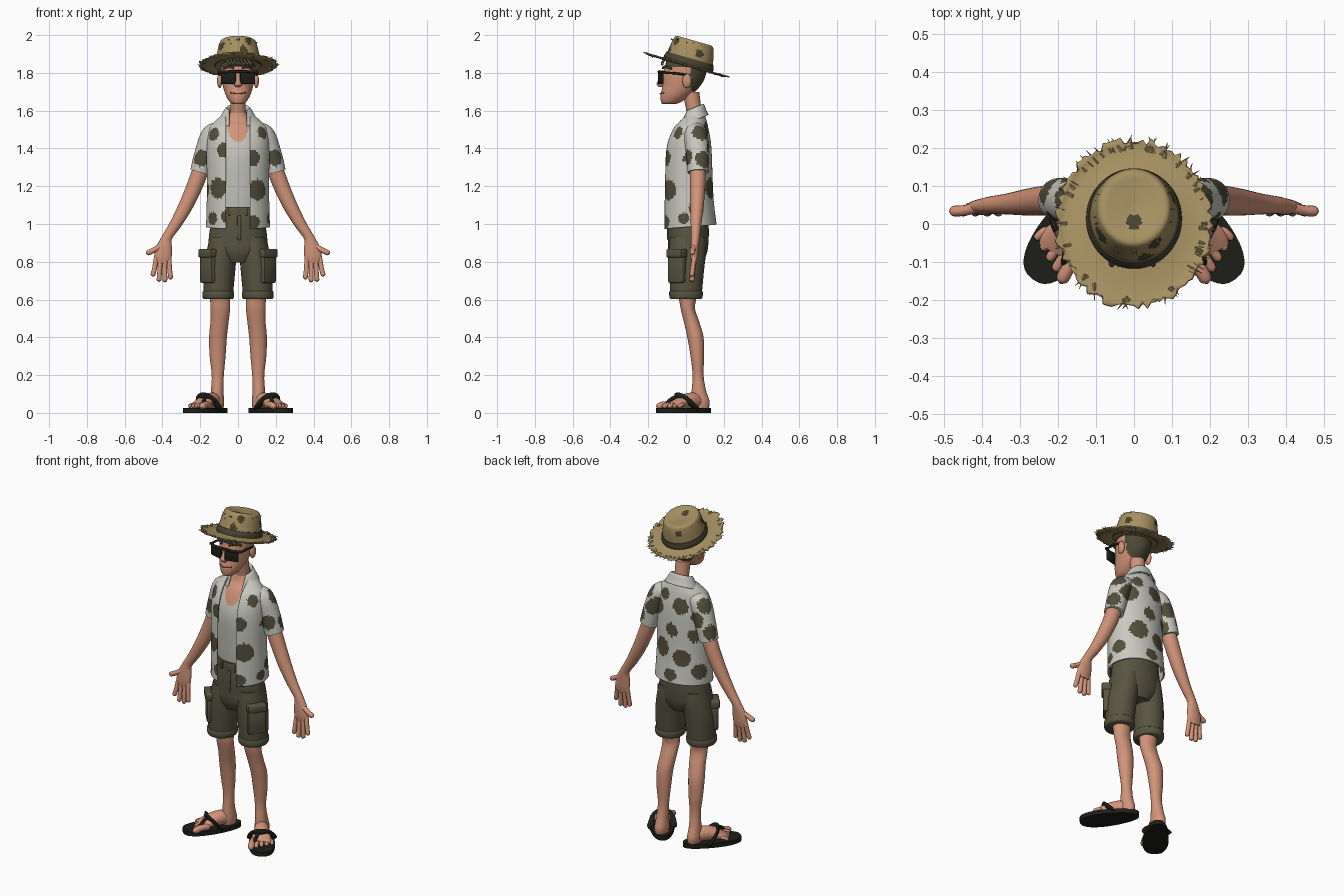
import bpy, bmesh, random
from math import sin, cos, pi, radians, asin
from mathutils import Vector, Matrix

random.seed(4)
if "Cube" in bpy.data.objects:
    bpy.data.objects.remove(bpy.data.objects["Cube"])

X, Y, Z = Vector((1, 0, 0)), Vector((0, 1, 0)), Vector((0, 0, 1))


def material(name, *srgb):
    m = bpy.data.materials.new(name)
    color = [(c / 255) ** 2.2 for c in srgb] + [1]
    m.use_nodes = True
    node = m.node_tree.nodes["Principled BSDF"]
    node.inputs["Base Color"].default_value = color
    node.inputs["Roughness"].default_value = 0.8
    m.diffuse_color = color
    return m


skin = material("skin", 208, 146, 120)
lips = material("mouth_line", 140, 85, 70)
cloth = material("shirt_cloth", 200, 200, 191)
spot = material("shirt_spot", 84, 80, 62)
vest = material("vest_cloth", 196, 196, 188)
khaki = material("shorts_cloth", 88, 85, 67)
straw = material("straw", 163, 142, 97)
band = material("hat_band", 74, 68, 51)
hair = material("hair", 78, 74, 56)
black = material("black_rubber", 35, 35, 31)


def finish(name, bm, mats, mirror=False, solid=0, rule=None):
    """Turn a bmesh into a smooth shaded object; rule picks the second material."""
    bmesh.ops.recalc_face_normals(bm, faces=bm.faces)
    if rule:
        for f in bm.faces:
            f.material_index = int(rule(f.calc_center_median()))
    me = bpy.data.meshes.new(name)
    bm.to_mesh(me)
    bm.free()
    for m in mats:
        me.materials.append(m)
    me.shade_smooth()
    me.set_sharp_from_angle(angle=radians(45))
    ob = bpy.data.objects.new(name, me)
    bpy.context.scene.collection.objects.link(ob)
    if solid:
        mod = ob.modifiers.new("thickness", "SOLIDIFY")
        mod.thickness, mod.offset = solid, 0
    if mirror:
        ob.modifiers.new("mirror", "MIRROR")
    return ob


def spline(pts, steps):
    """Catmull-Rom interpolation of equal-length tuples."""
    out = []
    for i in range(len(pts) - 1):
        quad = pts[max(i - 1, 0)], pts[i], pts[i + 1], pts[min(i + 2, len(pts) - 1)]
        for k in range(steps):
            t = k / steps
            out.append([b + t / 2 * (c - a + t * (2*a - 5*b + 4*c - d + t * (3*(b - c) + d - a)))
                        for a, b, c, d in zip(*quad)])
    return out + [list(pts[-1])]


def loft(name, rings, mats, n=24, steps=4, ref=None, gap=0, tilt=0, caps=True, fray=0, **kw):
    """Skin (x, y, z, rx, ry) rings; flat rings, or across the path when ref is given."""
    bm = bmesh.new()
    rings = spline(rings, steps)
    mid = [Vector(r[:3]) for r in rings]
    rows = []
    for i, (x, y, z, rx, ry) in enumerate(rings):
        u, v = X, Y
        if ref:
            t = (mid[min(i + 1, len(mid) - 1)] - mid[max(i - 1, 0)]).normalized()
            u = ref.cross(t).normalized()
            v = t.cross(u)
        g = asin(min(0.95, gap / rx)) if gap else 0
        row = []
        for k in range(n + (gap > 0)):
            a = -pi / 2 + g + (2 * pi - 2 * g) * k / n
            j = 1 + (random.uniform(-fray, fray) if i == len(rings) - 1 else 0)
            p = mid[i] + u * cos(a) * max(rx, 0.001) * j + v * sin(a) * max(ry, 0.001) * j
            p.z += tilt * (p.y - y)
            row.append(bm.verts.new(p))
        rows.append(row)
    for a, b in zip(rows, rows[1:]):
        for k in range(n):
            m = (k + 1) % len(a)
            bm.faces.new((a[k], a[m], b[m], b[k]))
    if caps and not gap:
        bm.faces.new(rows[0])
        bm.faces.new(rows[-1])
    return finish(name, bm, mats, **kw)


def rod(name, pts, r, mat, ref=Y, flat=1, **kw):
    """Round-ended tube through points."""
    p = [Vector(q) for q in pts]
    first, last = (p[0] - p[1]).normalized() * r, (p[-1] - p[-2]).normalized() * r
    rings = [(*(p[0] + first * 0.5), r * 0.5, r * 0.5 * flat)]
    rings += [(*q, r, r * flat) for q in p]
    rings += [(*(p[-1] + last * 0.6), r * 0.7, r * 0.7 * flat), (*(p[-1] + last), r * 0.1, r * 0.1 * flat)]
    return loft(name, rings, [mat], n=12, steps=3, ref=ref, **kw)


def ball(name, at, size, mat, **kw):
    bm = bmesh.new()
    bmesh.ops.create_uvsphere(bm, u_segments=20, v_segments=12, radius=1,
                              matrix=Matrix.LocRotScale(Vector(at), None, Vector(size)))
    return finish(name, bm, [mat], **kw)


def box(name, at, size, mat, turn=0, bevel=0.006, **kw):
    bm = bmesh.new()
    bmesh.ops.create_cube(bm, size=1, matrix=Matrix.LocRotScale(
        Vector(at), Matrix.Rotation(radians(turn), 3, "Z"), Vector(size)))
    bmesh.ops.bevel(bm, geom=bm.edges[:], offset=bevel, segments=2, affect="EDGES", profile=0.5)
    return finish(name, bm, [mat], **kw)


# Head, with hair covering the back of the skull
loft("head", [(0, -.092, 1.634, .022, .03), (0, -.08, 1.645, .042, .052), (0, -.055, 1.68, .064, .08),
              (0, -.025, 1.73, .08, .1), (0, -.01, 1.78, .088, .112), (0, 0, 1.84, .09, .11),
              (0, 0, 1.88, .08, .1)], [skin, hair], n=48, steps=6,
     rule=lambda c: c.y > .025 and c.z > 1.7 or c.z > 1.835)
loft("neck", [(0, .05, 1.5, .05, .045), (0, .045, 1.58, .041, .04), (0, .025, 1.7, .042, .045)], [skin])
loft("nose", [(0, -.118, 1.8, .01, .012), (0, -.13, 1.765, .014, .016), (0, -.138, 1.74, .021, .018),
              (0, -.13, 1.724, .012, .01)], [skin])
ball("ears", (.097, .005, 1.758), (.014, .024, .038), skin, mirror=True)
rod("mouth", [(-.038, -.118, 1.695), (0, -.137, 1.69), (.038, -.118, 1.695)], .003, lips, ref=Z)
rod("brows", [(.025, -.122, 1.826), (.05, -.11, 1.833), (.075, -.08, 1.824)], .006, hair, ref=Z, mirror=True)
for i in range(7):
    x = -.06 + i * .018
    rod("hair_tuft", [(x, -.1, 1.885), (x + .008, -.122, 1.86), (x + .022, -.126, 1.845)], .007, hair)

# Sunglasses
box("sunglass_lenses", (.051, -.134, 1.772), (.082, .014, .062), black, turn=14, mirror=True)
rod("sunglass_bar", [(-.1, -.118, 1.804), (-.05, -.14, 1.806), (.05, -.14, 1.806), (.1, -.118, 1.804)], .008, black, ref=Z)
rod("sunglass_arms", [(.1, -.118, 1.802), (.1, -.05, 1.797), (.097, .01, 1.788)], .006, black, ref=Z, mirror=True)

# Straw hat, built level and then tipped back
def tip(ob):
    ob.location, ob.rotation_euler = (0, 0, 1.838), (radians(-16), 0, 0)


def patch(c):
    return any((c - Vector(p)).length < .022 for p in
               ((.06, -.09, .11), (-.09, -.06, .09), (.03, -.11, .06), (-.04, .1, .1), (.1, .05, .08), (0, -.03, .135)))


tip(loft("hat_brim", [(0, .005, .012, .11, .115), (0, .003, .002, .15, .165), (0, 0, 0, .185, .205),
                      (0, 0, .006, .2, .226)], [straw], n=110, steps=3, caps=False, fray=.06, solid=.006))
tip(loft("hat_crown", [(0, .01, 0, .12, .13), (0, .01, .05, .115, .124), (0, .008, .11, .102, .113),
                       (0, .006, .138, .088, .098), (0, .006, .134, .05, .06), (0, .006, .126, .01, .012)],
         [straw, band], n=64, steps=5, rule=patch))
tip(loft("hat_band", [(0, .01, .002, .125, .135), (0, .01, .022, .126, .136), (0, .01, .044, .119, .129)], [band], n=48))
bm = bmesh.new()
for i in range(80):
    a, on_brim = random.uniform(0, 2 * pi), i < 55
    rx, ry, z = (.196, .222, .004) if on_brim else (.094, .104, random.uniform(.09, .13))
    way = Vector((cos(a + random.uniform(-.7, .7)), sin(a), random.uniform(-.1, .4)))
    m = Matrix.Translation((rx * cos(a), ry * sin(a), z)) @ way.to_track_quat("Z", "Y").to_matrix().to_4x4()
    bmesh.ops.create_cone(bm, segments=4, radius1=.005, radius2=.0005, matrix=m,
                          depth=random.uniform(.03, .05) if on_brim else .03)
tip(finish("loose_straws", bm, [straw]))

# Chest and vest with a scooped neckline
loft("vest_and_chest", [(0, .015, 1.04, .125, .09), (0, .012, 1.2, .138, .1), (0, .01, 1.38, .14, .102),
                        (0, .025, 1.5, .12, .075), (0, .04, 1.55, .07, .05), (0, .045, 1.59, .042, .04)],
     [vest, skin], n=72, steps=10, rule=lambda c: c.z > 1.43 + 22 * c.x ** 2)

# Open shirt with blotches given as (angle, height in cm, radius in cm)
blots = [(-62, 135, 4.5), (-50, 118, 5.5), (-60, 101, 3.5), (-30, 149, 4), (-10, 103, 3), (20, 108, 4),
         (45, 142, 5), (65, 151, 4), (108, 146, 5), (90, 131, 4), (65, 119, 5.5), (112, 115, 5),
         (140, 129, 4), (90, 104, 4), (150, 107, 4.5), (185, 118, 4), (-118, 139, 4), (-130, 119, 5.5),
         (-145, 103, 3.5), (-112, 104, 3), (-148, 148, 4)]
spots = [(Vector((.162 * cos(radians(a)), .01 + .127 * sin(radians(a)), h / 100)), r / 100) for a, h, r in blots]
for sx in (1, -1):
    spots += [(Vector((sx * x, y, z)), .045) for x, y, z in
              ((.2, .0, 1.35), (.235, .095, 1.34), (.18, .075, 1.48), (.15, .11, 1.4))]


def blotch(c):
    return any((c - p).length < r * random.uniform(.92, 1.08) for p, r in spots)


loft("shirt", [(0, .018, .985, .165, .14), (0, .012, 1.1, .162, .132), (0, .01, 1.2, .16, .128),
               (0, .01, 1.4, .162, .12), (0, .018, 1.5, .15, .096), (0, .03, 1.545, .115, .074),
               (0, .04, 1.58, .07, .052)], [cloth, spot], n=130, steps=14, gap=.064, tilt=.08, solid=.008, rule=blotch)
loft("collar", [(0, .038, 1.545, .1, .078), (0, .04, 1.575, .084, .064), (0, .042, 1.612, .06, .05),
                (0, .042, 1.59, .054, .045)], [cloth], n=48, gap=.046, tilt=.4, solid=.008)
for side, sx in (("left", 1), ("right", -1)):
    loft(side + "_sleeve", [(sx * .09, .045, 1.5, .04, .05), (sx * .135, .05, 1.47, .058, .062),
                            (sx * .17, .06, 1.38, .058, .06), (sx * .2, .065, 1.275, .054, .056)],
         [cloth, spot], n=48, steps=10, ref=Y, rule=blotch)

# Arms, hands and fingers
loft("arms", [(.165, .06, 1.38, .04, .04), (.2, .062, 1.28, .043, .042), (.23, .062, 1.2, .042, .04),
              (.275, .058, 1.1, .038, .036), (.33, .053, 1.0, .031, .028), (.375, .05, .93, .027, .023),
              (.39, .046, .875, .042, .022), (.398, .044, .825, .046, .02), (.4, .043, .79, .036, .014)],
     [skin], ref=Y, mirror=True)
for base, tip_x, tip_z in ((.366, .357, .718), (.388, .387, .703), (.411, .418, .706), (.433, .45, .733)):
    rod("finger", [(base, .044, .82), ((base + tip_x) / 2, .036, (.8 + tip_z) / 2), (tip_x, .032, tip_z)],
        .0125, skin, mirror=True)
rod("thumb", [(.405, .046, .885), (.445, .036, .862), (.474, .034, .848)], .014, skin, ref=Y, mirror=True)

# Shorts with waistband, cuffs and side pockets
loft("shorts_seat", [(0, .015, 1.085, .134, .102), (0, .012, 1.0, .145, .108), (0, .012, .92, .155, .108),
                     (0, .01, .85, .15, .102), (0, .01, .795, .08, .08)], [khaki], n=40)
loft("shorts_legs", [(.08, .01, .93, .07, .095), (.087, .008, .85, .08, .098), (.099, .003, .75, .084, .092),
                     (.105, 0, .61, .077, .082)], [khaki], n=32, mirror=True)
loft("shorts_cuffs", [(.105, 0, .645, .08, .085), (.105, 0, .638, .084, .089), (.105, 0, .612, .083, .088),
                      (.105, 0, .604, .078, .083)], [khaki], n=32, steps=2, mirror=True)
loft("waistband", [(0, .015, 1.05, .142, .109), (0, .015, 1.07, .142, .109), (0, .015, 1.09, .138, .106)], [khaki], n=40)
box("belt_loops", (.045, -.09, 1.068), (.012, .012, .045), khaki, bevel=.003, mirror=True)
box("shorts_fly", (.006, -.094, .98), (.02, .012, .13), khaki, bevel=.004)
box("cargo_pockets", (.155, -.046, .765), (.045, .1, .155), khaki, turn=-40, bevel=.01, mirror=True)
box("pocket_flaps", (.158, -.049, .845), (.054, .108, .045), khaki, turn=-40, bevel=.008, mirror=True)

# Bare legs
loft("legs", [(.1, .0, .68, .06, .06), (.095, .008, .6, .053, .045), (.094, .01, .55, .052, .038),
              (.098, .03, .48, .048, .041), (.106, .05, .4, .047, .043), (.108, .06, .3, .042, .036),
              (.107, .064, .2, .032, .029), (.11, .068, .12, .033, .038), (.11, .075, .06, .037, .05),
              (.11, .075, .026, .034, .046)], [skin], mirror=True)

# Feet and sandals, laid out along a turned-out axis
ahead, out = Vector((sin(radians(36)), -cos(radians(36)), 0)), Vector((cos(radians(36)), sin(radians(36)), 0))


def foot(d, s, z):
    return Vector((.168, -.01, z)) + ahead * d + out * s


loft("feet", [(*foot(-.11, 0, .055), .03, .03), (*foot(-.06, 0, .065), .04, .042), (*foot(0, -.002, .06), .046, .038),
              (*foot(.045, -.004, .047), .057, .025), (*foot(.075, -.008, .04), .05, .014)],
     [skin], ref=Z, mirror=True)
for i in range(5):
    s = -.057 + .027 * i
    rod("toe", [foot(.04, s * .85, .042), foot(.085 - .009 * i, s, .044), foot(.118 - .012 * i, s * 1.08, .036)],
        .0175 if i == 0 else .0135 - .0007 * i, skin, ref=Z, mirror=True)
bm = bmesh.new()
outline = []
for k in range(40):
    c, s = cos(2 * pi * k / 40), sin(2 * pi * k / 40)
    outline.append(bm.verts.new(foot(.168 * c, (.07 + .013 * c) * (abs(s) ** .8 if s > 0 else -abs(s) ** .8), 0)))
sole = bmesh.ops.extrude_face_region(bm, geom=[bm.faces.new(outline)])
bmesh.ops.translate(bm, vec=(0, 0, .026), verts=[v for v in sole["geom"] if isinstance(v, bmesh.types.BMVert)])
finish("sandal_soles", bm, [black], mirror=True)
rod("sandal_straps", [foot(-.03, -.064, .025), foot(.012, -.05, .07), foot(.038, -.012, .09),
                      foot(.018, .038, .075), foot(-.03, .066, .025)], .019, black, ref=ahead, flat=.45, mirror=True)
rod("sandal_toe_posts", [foot(.03, -.014, .09), foot(.07, -.036, .066), foot(.092, -.042, .03)], .01, black, ref=Z, mirror=True)
